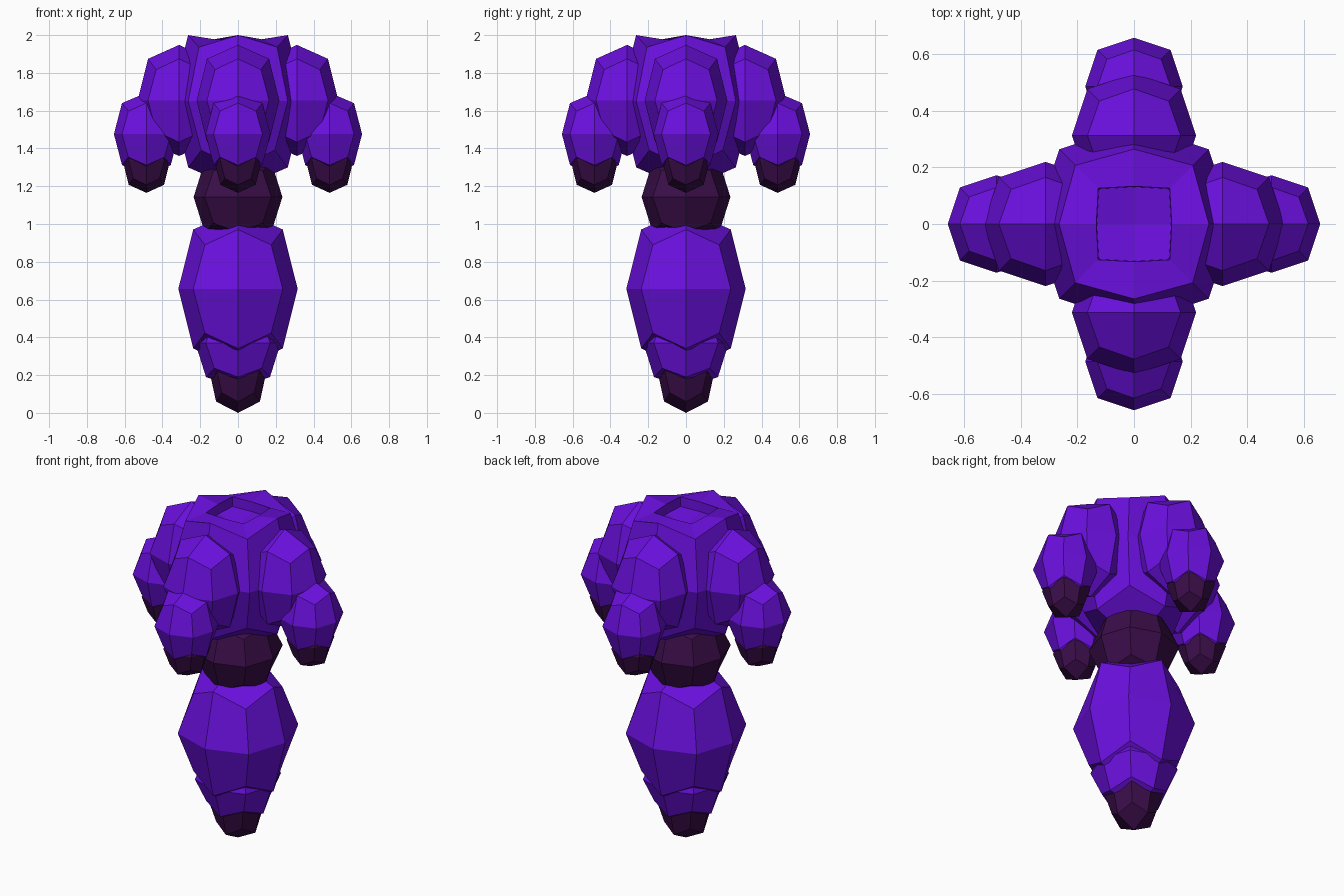
import bpy, bmesh

if "Cube" in bpy.data.objects:
    bpy.data.objects.remove(bpy.data.objects["Cube"])

def material(name, rgb):
    m = bpy.data.materials.new(name)
    m.diffuse_color = (*rgb, 1)
    m.use_nodes = True
    m.node_tree.nodes["Principled BSDF"].inputs["Base Color"].default_value = m.diffuse_color
    return m

PURPLE = material("purple", (0.145, 0.005, 0.73))
DARK = material("dark_plum", (0.042, 0.004, 0.065))

def finish(bm, name, mat):
    bmesh.ops.recalc_face_normals(bm, faces=bm.faces)
    me = bpy.data.meshes.new(name)
    bm.to_mesh(me)
    bm.free()
    me.materials.append(mat)
    ob = bpy.data.objects.new(name, me)
    bpy.context.collection.objects.link(ob)
    return ob

def rounded_block(centre, half):
    """Cube smoothed once: 2x2 faces per side with pulled-in edges and corners."""
    bm = bmesh.new()
    bmesh.ops.create_cube(bm, size=2)
    bmesh.ops.subdivide_edges(bm, edges=bm.edges[:], cuts=1, use_grid_fill=True)
    for v in bm.verts:
        n = sum(abs(c) > 0.5 for c in v.co)
        f = {1: 1.0, 2: 0.75, 3: 5 / 9}[n]
        v.co = [centre[i] + v.co[i] * f * half[i] for i in range(3)]
    return bm

def block(name, centre, width, height, mat):
    return finish(rounded_block(centre, (width, width, height)), name, mat)

# Stacked body, from the bottom tip up to the neck
block("bottom_tip", (0, 0, 0.24), 0.155, 0.24, DARK)
block("lower_body", (0, 0, 0.37), 0.226, 0.24, PURPLE)
block("body", (0, 0, 0.656), 0.316, 0.42, PURPLE)
block("neck", (0, 0, 1.143), 0.235, 0.248, DARK)

# Head with a raised rim and a dished hole in the top
def place(faces, mid, corner, z_mid, z_corner, z_centre):
    for v in {v for f in faces for v in f.verts}:
        sx, sy = [(c > 0.01) - (c < -0.01) for c in v.co[:2]]
        n = abs(sx) + abs(sy)
        r = (0, mid, corner)[n]
        v.co = (sx * r, sy * r, (z_centre, z_mid, z_corner)[n])

head = rounded_block((0, 0, 1.65), (0.351, 0.351, 0.467))
head.normal_update()
top = [f for f in head.faces if any(v.co.z > 2.05 for v in f.verts)]
place(top, 0.264, 0.207, 2.0, 1.937, 2.0)
for ring in ((0.133, 0.126, 1.978, 1.978, 1.978),
             (0.131, 0.124, 1.92, 1.92, 1.885)):
    head.normal_update()
    bmesh.ops.inset_region(head, faces=top, thickness=0.01)
    place(top, *ring)
finish(head, "head", PURPLE)

# Four drooping arms, one on each side
for side, (dx, dy) in {"right": (1, 0), "left": (-1, 0),
                       "front": (0, -1), "back": (0, 1)}.items():
    for part, out, z, w, h, mat in (
            ("upper_arm", 0.312, 1.654, 0.219, 0.294, PURPLE),
            ("lower_arm", 0.485, 1.476, 0.172, 0.219, PURPLE),
            ("arm_tip", 0.485, 1.335, 0.125, 0.17, DARK)):
        block(f"{part}_{side}", (dx * out, dy * out, z), w, h, mat)
